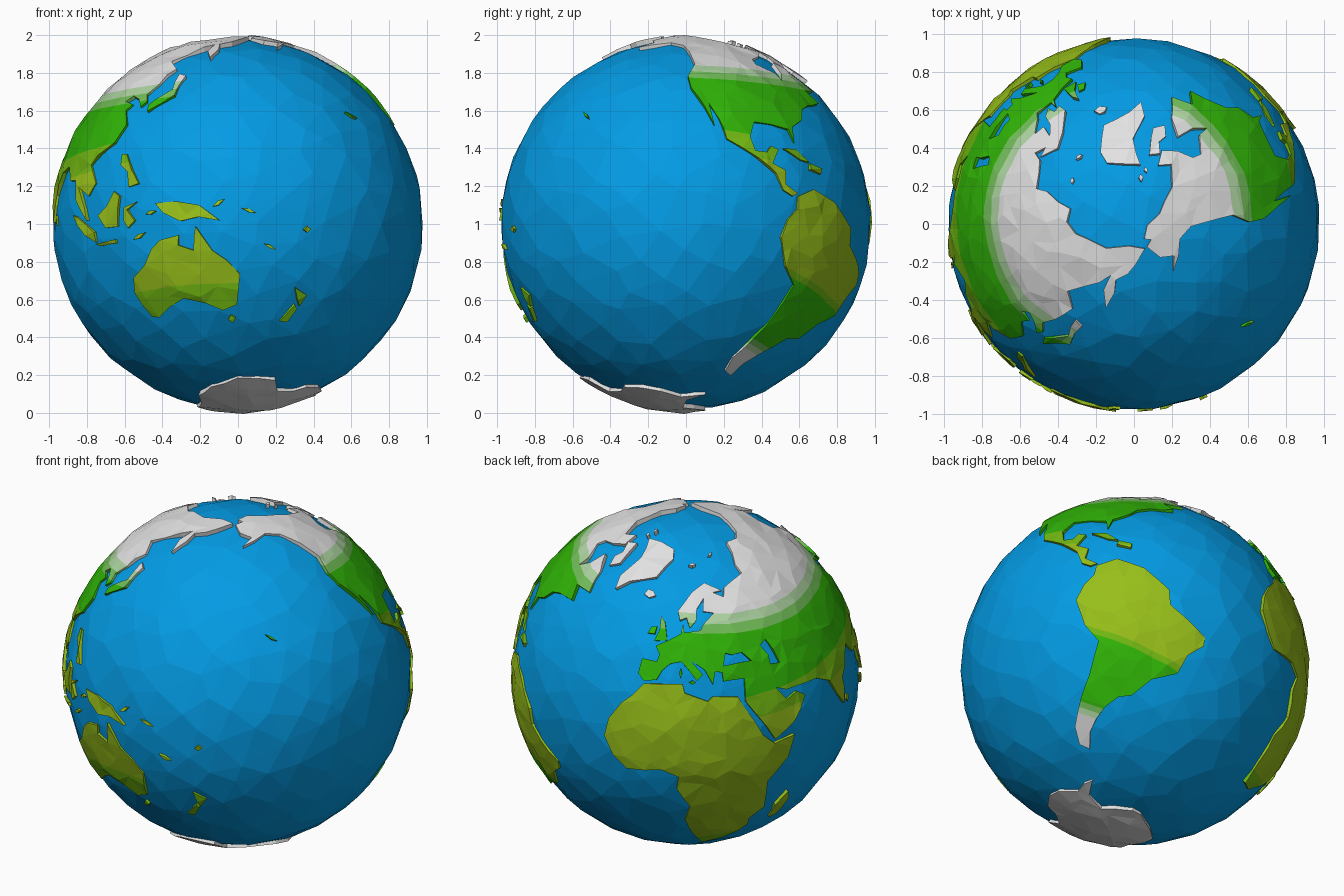
import bpy, bmesh, math, random
from mathutils import Vector
from mathutils.geometry import delaunay_2d_cdt

if "Cube" in bpy.data.objects:
    bpy.data.objects.remove(bpy.data.objects["Cube"])

random.seed(4)

# ---- materials
def mat(name, rgb):
    m = bpy.data.materials.new(name)
    m.diffuse_color = (*rgb, 1)
    m.use_nodes = True
    m.node_tree.nodes["Principled BSDF"].inputs["Base Color"].default_value = m.diffuse_color
    return m

OCEAN = mat("ocean blue", (0.001, 0.33, 0.78))
LAND = [mat("snow white", (0.76, 0.76, 0.76)), mat("pale green", (0.42, 0.66, 0.36)),
        mat("mid green", (0.17, 0.52, 0.10)), mat("grass green", (0.03, 0.46, 0.002)),
        mat("olive green", (0.17, 0.48, 0.006)), mat("dry olive", (0.31, 0.52, 0.01))]

# ---- tilted globe frame: pole, 195 degree meridian, 285 degree meridian
POLE = Vector((-0.170, 0.217, 0.961)).normalized()
MERID = (Vector((0, 0, 1)) - POLE * POLE.z).normalized()
EAST = POLE.cross(MERID)

def globe(lon, lat):
    a, b = math.radians(lon - 195), math.radians(lat)
    return POLE * math.sin(b) + (MERID * math.cos(a) + EAST * math.sin(a)) * math.cos(b)

def scatter(n, jitter):
    """Evenly spread, slightly shaken unit vectors."""
    pts = []
    for i in range(n):
        z = 1 - (2 * i + 1) / n
        r, a = math.sqrt(1 - z * z), i * 2.399963
        p = Vector((r * math.cos(a), r * math.sin(a), z))
        pts.append((p + Vector([random.uniform(-jitter, jitter) for _ in range(3)])).normalized())
    return pts

def add_object(name, bm, mats):
    me = bpy.data.meshes.new(name)
    bm.to_mesh(me)
    bm.free()
    for m in mats:
        me.materials.append(m)
    ob = bpy.data.objects.new(name, me)
    ob.location.z = 1
    bpy.context.collection.objects.link(ob)

# ---- ocean: faceted ball
bm = bmesh.new()
for p in scatter(420, 0.05):
    bm.verts.new(p * 0.981)
bmesh.ops.convex_hull(bm, input=bm.verts[:])
bmesh.ops.recalc_face_normals(bm, faces=bm.faces[:])
add_object("ocean", bm, [OCEAN])

# ---- climate bands (plane normal, limit, material): the first plane a face lies beyond colours it
SNOW, WARM = Vector((-0.13, 0.04, 1)), Vector((-0.12, 0.134, 1))
COOL, COLD = -Vector((0, 0.27, 1)), -Vector((-0.34, 0.22, 1))
NORTH = [(SNOW, 0.775, 0), (SNOW, 0.735, 1), (SNOW, 0.695, 2), (WARM, 0.425, 3), (WARM, 0.30, 4)]
SOUTH = [(COOL, 0.565, 4)]
ANDES = [(COLD, 0.815, 0), (COLD, 0.79, 1), (COLD, 0.765, 2), (COLD, 0.42, 3), (COLD, 0.385, 4)]
POLAR = [(COLD, 0, 0)]

def inside(p, loop):
    hit = False
    for a, b in zip(loop, loop[1:] + loop[:1]):
        if (a.y > p.y) != (b.y > p.y) and p.x < a.x + (p.y - a.y) * (b.x - a.x) / (b.y - a.y):
            hit = not hit
    return hit

HILLS = scatter(1150, 0.035)

def land(name, coast, bands=NORTH, holes=()):
    """Raised plate from a (lon, lat) coast line, with optional inland seas."""
    c = sum((globe(*q) for q in coast), Vector()).normalized()
    u = c.orthogonal().normalized()
    v = c.cross(u)
    flat = lambda n: Vector((n.dot(u), n.dot(v))) / (1 + n.dot(c))
    loops, pts, edges = [], [], []
    for line in (coast, *holes):
        ring = [globe(*q) for q in line]
        loop = []
        for a, b in zip(ring, ring[1:] + ring[:1]):
            k = max(1, math.ceil((a - b).length / 0.13))
            loop += [flat(a.lerp(b, i / k).normalized()) for i in range(k)]
        s = len(pts)
        edges += [(s + i, s + (i + 1) % len(loop)) for i in range(len(loop))]
        pts += loop
        loops.append(loop)
    land_at = lambda p: inside(p, loops[0]) and not any(inside(p, h) for h in loops[1:])
    rim = list(pts)
    for n in HILLS:
        if n.dot(c) > -0.3:
            p = flat(n)
            if land_at(p) and min((p - q).length for q in rim) > 0.022:
                pts.append(p)
    vs, _, fs = delaunay_2d_cdt(pts, edges, [], 0, 1e-6)[:3]
    bm = bmesh.new()
    bv = []
    for p in vs:
        r2 = p.length_squared
        n = (u * 2 * p.x + v * 2 * p.y + c * (1 - r2)) / (1 + r2)
        bv.append(bm.verts.new(n * (0.988 + 0.010 * n.z ** 6 + random.uniform(-0.004, 0.008))))
    for f in fs:
        if land_at(sum((vs[i] for i in f), Vector((0, 0))) / len(f)):
            face = bm.faces.new([bv[i] for i in f])
            face.normal_update()
            if face.normal.dot(face.calc_center_median()) < 0:
                face.normal_flip()
    bmesh.ops.delete(bm, geom=[w for w in bm.verts if not w.link_faces], context='VERTS')
    # coast walls dropping under the sea
    res = bmesh.ops.extrude_edge_only(bm, edges=[e for e in bm.edges if e.is_boundary])
    for w in res["geom"]:
        if isinstance(w, bmesh.types.BMVert):
            w.co = w.co.normalized() * 0.955
    # cut along the climate bands and colour
    for no, d, _ in bands:
        bmesh.ops.bisect_plane(bm, geom=bm.verts[:] + bm.edges[:] + bm.faces[:],
                               plane_co=no * (d / no.length_squared), plane_no=no)
    for f in bm.faces:
        p = f.calc_center_median()
        f.material_index = next((m for no, d, m in bands if no.dot(p) > d), 5)
    add_object(name, bm, LAND)

# ---- continents
south_coast = [(-9, 38.5), (-6, 36.5), (-1, 37.5), (1, 41), (4, 43.3), (9, 44.3), (12, 42), (16, 38),
    (18.5, 40), (13, 45), (19.5, 41.5), (22.5, 36.5), (24, 40.5), (27, 40), (27, 37), (36, 36.5),
    (35, 32), (34.5, 29), (37.5, 24), (40.5, 19), (43.5, 12.8), (52, 16.5), (59.5, 22.5), (56, 25.5),
    (51, 24.5), (48, 30), (52, 27.8), (57, 27), (66.5, 25), (72.5, 20.5), (74.5, 14), (77.5, 8),
    (80, 13), (80.5, 16), (87, 21.5), (91, 22.5), (94, 17), (98, 16), (98.5, 9.5), (103.5, 1.5),
    (103, 5.5), (100.5, 13), (105, 9), (109, 12), (106, 19), (110, 21), (117, 23.5), (121.5, 29),
    (119.5, 35), (122, 37), (118, 39), (121.5, 40.5), (125, 38), (126.5, 34.5), (129, 36)]
north_coast = [(128, 39.5), (133, 43), (140, 49), (136, 54.5), (154, 59.5), (161, 61.5), (156, 57),
    (156.5, 51), (162, 56), (164, 60), (172, 61), (179, 63), (190, 66), (180, 69), (160, 70),
    (140, 72.5), (128, 72.5), (113, 74), (104, 77.5), (87, 75), (72, 72), (68, 68.5), (54, 68.5),
    (44, 67.5), (40, 64.5), (33, 67), (41, 67), (28, 71), (15, 68), (5, 61), (7, 58), (11, 59),
    (13, 55.5), (17, 58), (18, 62), (24, 65.5), (22, 61), (29, 60), (21, 56.5), (19, 54.5), (10, 54),
    (9, 57), (8, 53.5), (2, 51), (-4, 48.5), (-1.5, 46), (-2, 43.5), (-9, 43.5)]
black_sea = [(28, 42), (35, 42), (41, 41.5), (38, 45), (33, 45), (30, 46)]
caspian_sea = [(49, 38), (53.5, 37), (53, 42), (52, 46), (48, 45), (49.5, 41)]
land("eurasia", south_coast + north_coast, NORTH, [black_sea, caspian_sea])

land("africa", [(-6, 35.5), (10, 37), (11, 34), (20, 31), (22, 32.5), (32, 31), (33.5, 27.5), (37, 21),
    (39, 16), (43, 11.5), (51, 11.5), (48, 4), (40, -3), (40, -16), (35, -20), (35, -24), (32, -28),
    (27, -33.5), (19, -34.5), (15, -27), (12, -17), (13.5, -9), (9, -1), (9.5, 4), (4, 6.3), (-8, 4.5),
    (-13, 8.5), (-17, 14.5), (-16.5, 21), (-13, 27.5), (-9.5, 31)], SOUTH)

land("north_america", [(-80, 7.5), (-83.5, 8.5), (-87, 13), (-94, 16.3), (-105, 20), (-109, 26.5),
    (-113.5, 31.5), (-110, 23.5), (-115, 30), (-121.5, 36), (-124.5, 41), (-124, 47.5), (-130, 54),
    (-138, 59.5), (-148, 60.5), (-156, 57.5), (-164, 54.8), (-158, 58.5), (-165, 61), (-168, 66),
    (-162, 67), (-166, 68.5), (-156, 71), (-141, 70), (-128, 70), (-115, 68.5), (-96, 68), (-94, 72),
    (-82, 69), (-87, 64.5), (-94, 60.5), (-93, 57.5), (-82, 55), (-80, 51.5), (-77, 56), (-78, 62),
    (-70, 60.5), (-65, 59), (-61, 56), (-56, 52.5), (-66, 50), (-60, 46), (-66, 44), (-70, 42.5),
    (-74.5, 39.5), (-76, 35), (-81, 31), (-80.5, 25.5), (-83, 29.5), (-90, 29.5), (-96.5, 28.5),
    (-97.5, 22.5), (-95, 18.5), (-91, 19), (-90, 21.3), (-87, 21), (-88.5, 16), (-83.5, 15),
    (-83, 10.5), (-78, 9)])

land("south_america", [(-72, 12), (-62, 10.5), (-52, 5), (-50, 0), (-44, -2.5), (-35.5, -6), (-35, -9),
    (-39, -14), (-40, -21), (-48, -26), (-53, -33), (-58, -35), (-62, -39), (-65, -44), (-67, -49),
    (-66, -55), (-72, -54), (-75, -48), (-73, -38), (-71, -30), (-70, -18.5), (-76, -14), (-81, -6),
    (-80, 0), (-77.5, 4), (-78, 8)], ANDES)

land("australia", [(142.5, -10.7), (146, -19), (150, -23), (153.5, -28), (150, -37.5), (144, -38.5),
    (138.5, -35), (131, -31.5), (124, -33), (118, -35), (115, -34), (113.5, -25), (116, -20.5),
    (122, -18), (126, -14), (130, -12), (136.5, -12), (135.5, -15), (140, -17.7), (141.5, -13)], SOUTH)

land("antarctica", [(0, -70), (30, -69), (50, -66.5), (70, -69), (90, -66.5), (110, -66), (135, -66),
    (150, -69), (165, -71), (170, -78), (-160, -79), (-145, -76), (-120, -74), (-100, -73), (-75, -73),
    (-68, -69), (-61, -67), (-62, -74), (-40, -78), (-25, -75), (-10, -71)], POLAR)

# ---- larger islands
land("greenland", [(-86, 77), (-72, 81), (-35, 83.5), (-18, 80), (-22, 71), (-40, 65), (-44, 60),
    (-51, 64), (-55, 73), (-70, 76)])
land("baffin_island", [(-80, 73), (-67, 69), (-62, 66), (-66, 62.5), (-73, 65), (-74, 68), (-84, 70)])
land("britain", [(-5.5, 50), (1, 51), (0, 53.5), (-2, 57), (-5, 58.5), (-4, 54)])
land("ireland", [(-10, 52), (-6, 52.3), (-6, 55), (-9, 54.5)])
land("iceland", [(-23, 64), (-18, 63.5), (-14, 65), (-18, 66.3), (-22, 66)])
land("madagascar", [(44, -25), (47, -25), (50, -16), (49, -12.5), (44.5, -17)], SOUTH)
land("sumatra", [(95.5, 5.5), (98.5, 4), (106, -3), (105.5, -6), (101, -2.5)])
land("java", [(105.5, -6.5), (114, -7.5), (114, -8.7), (107, -7.7)])
land("borneo", [(109, 1.5), (113, 3.5), (117, 7), (119, 5), (117.5, 1), (116, -4), (111, -3)])
land("sulawesi", [(120, 1), (125, 1.5), (121, 0), (123, -4), (120, -5.5), (119, -3)])
land("new_guinea", [(131, -0.5), (138, -1.7), (145, -4.5), (150.5, -10.5), (144, -8), (138, -8), (133, -4)])
land("philippines", [(120.5, 18.5), (122.5, 18), (124.5, 12), (126.5, 7), (122.5, 7), (122.5, 12), (120, 15)])
land("japan", [(130, 31.5), (136, 34), (140.5, 35.5), (142, 40), (145, 43.5), (142, 45.5), (140, 42),
    (139.5, 38.5), (133, 35.5), (130, 34)])
land("new_zealand_north", [(173, -35), (178, -38), (175, -41.5), (174, -39)], SOUTH)
land("new_zealand_south", [(173, -40.7), (174, -42), (170, -46.5), (166.5, -46)], SOUTH)
land("cuba", [(-85, 22), (-80, 23.3), (-74.5, 20.3), (-78, 20)])
land("hispaniola", [(-74, 20), (-69, 19.5), (-69, 18), (-74, 18)])

# ---- small islets: lon, lat, half length, half width, slant
for i, (lon, lat, l, w, s) in enumerate([(-156, 20, 2, 0.5, -0.6), (146.5, -42, 1.5, 1.3, 0),
        (165, -21, 2, 0.6, -0.6), (178, -17, 1.3, 1, 0), (160, -9, 2.2, 0.6, -0.5), (151, -5, 2, 0.7, 0.4),
        (80.8, 7.8, 1, 1.6, 0), (129, -3, 2, 0.6, 0), (123, -9, 2.5, 0.7, 0.2), (18, 78.5, 6, 0.6, 0),
        (60, 80.5, 6, 0.5, 0), (-105, 78, 6, 0.7, 0), (-95, 76, 4, 0.6, 0),
        (14, 37.5, 1.4, 0.7, 0), (9, 40.5, 0.7, 1.8, 0)]):
    land(f"islet_{i + 1}", [(lon - l, lat - l * s), (lon, lat - w), (lon + l, lat + l * s), (lon, lat + w)],
         SOUTH if lat < -9 else NORTH)
